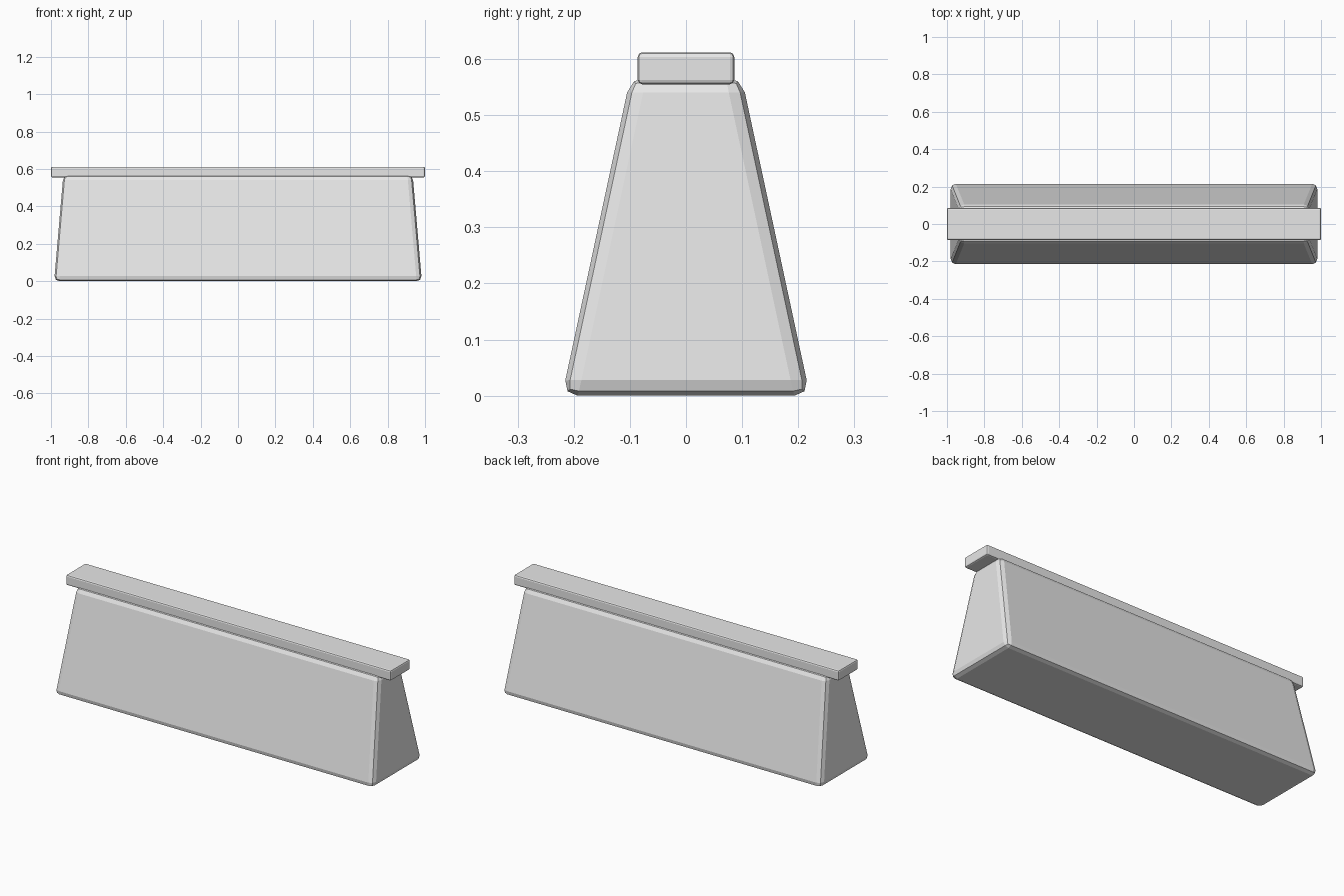
import bpy
import bmesh

cube = bpy.data.objects.get("Cube")
if cube:
    bpy.data.objects.remove(cube, do_unlink=True)

# Single plain grey for every part
grey = bpy.data.materials.new("light_grey")
grey.use_nodes = True
colour = (0.8, 0.8, 0.8, 1.0)
grey.diffuse_color = colour
grey.node_tree.nodes["Principled BSDF"].inputs["Base Color"].default_value = colour


def tapered_block(name, bottom, top, z_low, z_high, bevel):
    """Box whose half sizes (x, y) differ at bottom and top, with bevelled edges."""
    bm = bmesh.new()
    bmesh.ops.create_cube(bm, size=2)
    for v in bm.verts:
        half, z = (top, z_high) if v.co.z > 0 else (bottom, z_low)
        v.co = (v.co.x * half[0], v.co.y * half[1], z)
    mesh = bpy.data.meshes.new(name)
    bm.to_mesh(mesh)
    bm.free()
    mesh.materials.append(grey)
    obj = bpy.data.objects.new(name, mesh)
    bpy.context.collection.objects.link(obj)
    mod = obj.modifiers.new("edge_bevel", "BEVEL")
    mod.width = bevel
    mod.segments = 2
    mod.limit_method = "NONE"
    return obj


# Sloping barrier body
tapered_block("barrier_body", (0.983, 0.221), (0.934, 0.099), 0.0, 0.568, 0.028)

# Flat rail resting along the top
tapered_block("top_rail", (1.0, 0.086), (1.0, 0.086), 0.555, 0.612, 0.008)
